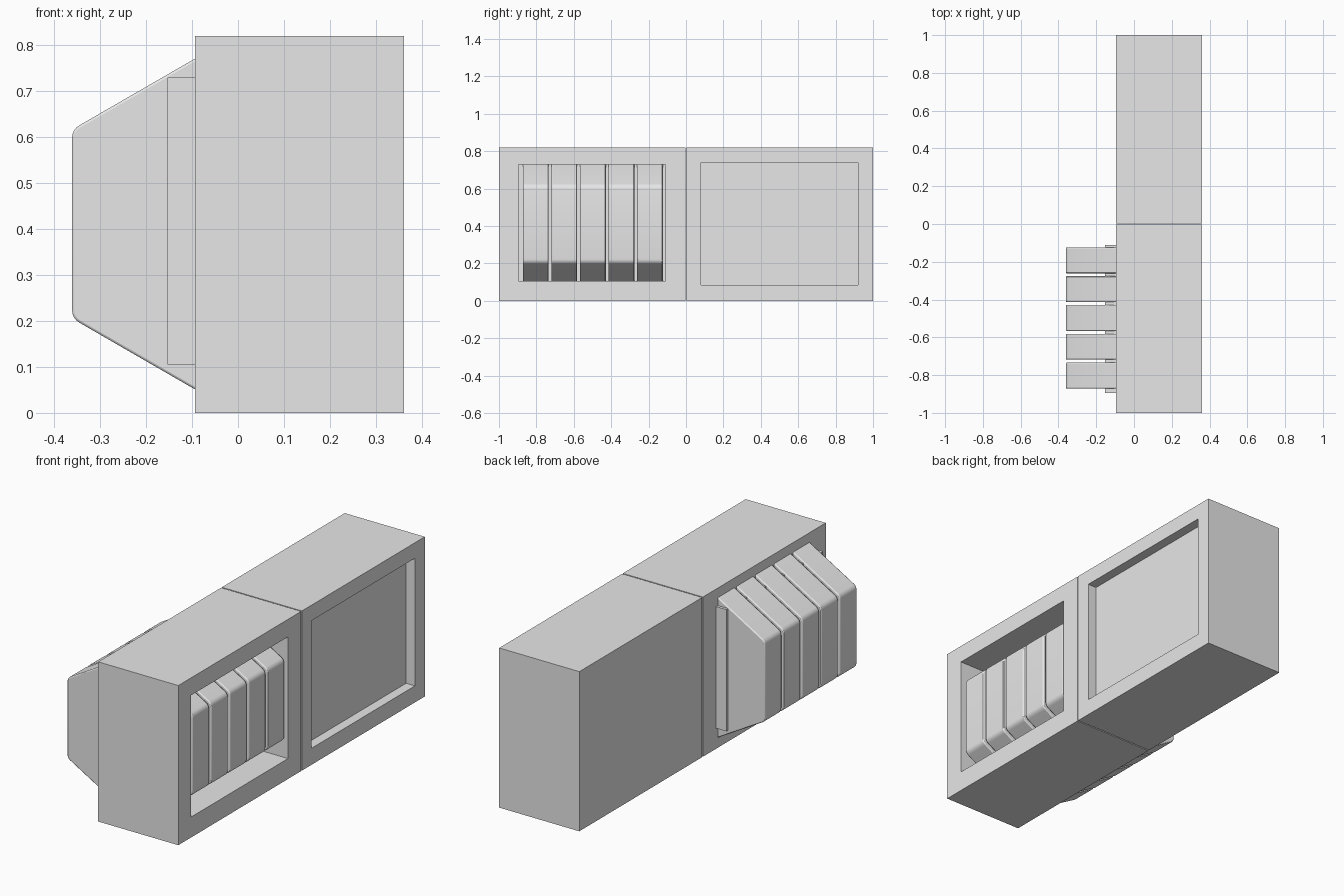
import bpy, bmesh, math
from mathutils import Vector

if "Cube" in bpy.data.objects:
    bpy.data.objects.remove(bpy.data.objects["Cube"])

grey = bpy.data.materials.new("plain_grey")
grey.diffuse_color = (0.8, 0.8, 0.8, 1)
grey.use_nodes = True
grey.node_tree.nodes["Principled BSDF"].inputs["Base Color"].default_value = grey.diffuse_color


def finish(bm, name):
    bmesh.ops.recalc_face_normals(bm, faces=bm.faces)
    me = bpy.data.meshes.new(name)
    bm.to_mesh(me)
    bm.free()
    me.materials.append(grey)
    ob = bpy.data.objects.new(name, me)
    bpy.context.collection.objects.link(ob)
    return ob


def box_mesh(lo, hi):
    bm = bmesh.new()
    bmesh.ops.create_cube(bm, size=1)
    for v in bm.verts:
        v.co = Vector([lo[i] if v.co[i] < 0 else hi[i] for i in range(3)])
    return bm


def recessed_box(name, lo, hi, y_range, z_range, depth):
    """Box with a rectangular pocket sunk into its +x face."""
    bm = box_mesh(lo, hi)
    bm.normal_update()
    face = max(bm.faces, key=lambda f: f.calc_center_median().x)
    mid = face.calc_center_median()
    bmesh.ops.inset_individual(bm, faces=[face], thickness=0.05)
    for v in face.verts:
        v.co.y = y_range[v.co.y > mid.y]
        v.co.z = z_range[v.co.z > mid.z]
    pocket = bmesh.ops.extrude_discrete_faces(bm, faces=[face])["faces"][0]
    bmesh.ops.translate(bm, verts=pocket.verts[:], vec=(-depth, 0, 0))
    return finish(bm, name)


# Two housings side by side with a hairline seam
X0, X1, H, SEAM = -0.094, 0.361, 0.82, 0.003
recessed_box("window_housing", (X0, -1, 0), (X1, -SEAM, H),
             (-0.895, -0.11), (0.105, 0.73), 0.22)
recessed_box("panel_housing", (X0, SEAM, 0), (X1, 1, H),
             (0.08, 0.92), (0.085, 0.74), 0.05)

# Slab showing behind the window housing
finish(box_mesh((-0.153, -0.895, 0.105), (X0 + 0.01, -0.11, 0.73)), "rear_slab")


# Hexagonal drums with rounded corners, poking out of both sides
def hexagon(cx, cz, radius, fillet, steps=4):
    pts = []
    reach = radius - fillet / math.cos(math.pi / 6)
    for k in range(6):
        a = math.radians(90 + 60 * k)
        for s in range(steps + 1):
            b = a + math.radians(-30 + 60 * s / steps)
            pts.append((cx + reach * math.cos(a) + fillet * math.cos(b),
                        cz + reach * math.sin(a) + fillet * math.sin(b)))
    return pts


def drum(name, y, half):
    bm = bmesh.new()
    face = bm.faces.new([bm.verts.new((x, y - half, z))
                         for x, z in hexagon(-0.005, 0.411, 0.411, 0.03)])
    ext = bmesh.ops.extrude_face_region(bm, geom=[face])["geom"]
    bmesh.ops.translate(bm, vec=(0, 2 * half, 0),
                        verts=[g for g in ext if isinstance(g, bmesh.types.BMVert)])
    ob = finish(bm, name)
    bev = ob.modifiers.new("soft_rim", "BEVEL")
    bev.width = 0.005
    bev.segments = 2
    bev.limit_method = 'ANGLE'
    bev.angle_limit = math.radians(60)
    bpy.ops.object.select_all(action='DESELECT')
    ob.select_set(True)
    bpy.context.view_layer.objects.active = ob
    bpy.ops.object.shade_smooth_by_angle(angle=math.radians(35))


for i in range(5):
    drum(f"hex_drum_{i + 1}", -0.4975 + (i - 2) * 0.1525, 0.0685)
